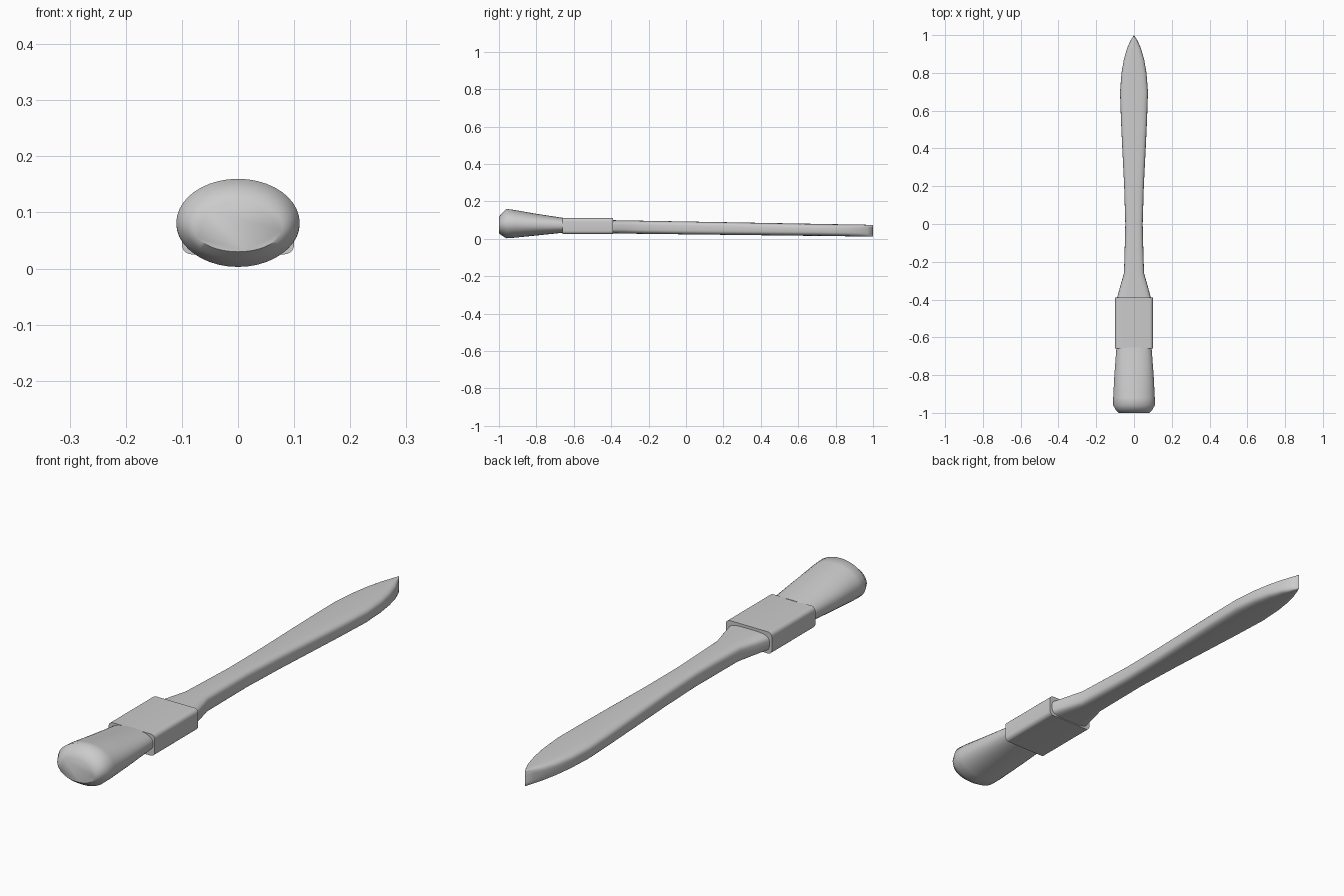
import bpy, bmesh, math

if "Cube" in bpy.data.objects:
    bpy.data.objects.remove(bpy.data.objects["Cube"])

grey = bpy.data.materials.new("plain grey")
grey.diffuse_color = (0.6, 0.6, 0.6, 1)
grey.use_nodes = True
grey.node_tree.nodes["Principled BSDF"].inputs["Base Color"].default_value = grey.diffuse_color
N = 40


def power(v, e):
    return math.copysign(abs(v) ** e, v)


def finish(name, bm, angle):
    bmesh.ops.recalc_face_normals(bm, faces=bm.faces)
    me = bpy.data.meshes.new(name)
    bm.to_mesh(me)
    bm.free()
    me.materials.append(grey)
    ob = bpy.data.objects.new(name, me)
    bpy.context.collection.objects.link(ob)
    bpy.ops.object.select_all(action='DESELECT')
    ob.select_set(True)
    bpy.context.view_layer.objects.active = ob
    bpy.ops.object.shade_smooth_by_angle(angle=math.radians(angle))
    return ob


def loft(name, sections, angle=40):
    """Sections: y, half width, bottom z, top z, squareness (2 = ellipse)."""
    bm = bmesh.new()
    rings = []
    for y, w, z0, z1, n in sections:
        ring = []
        for i in range(N):
            a = 2 * math.pi * i / N
            x = w * power(math.cos(a), 2 / n)
            z = (z0 + z1) / 2 + (z1 - z0) / 2 * power(math.sin(a), 2 / n)
            ring.append(bm.verts.new((x, y, z)))
        rings.append(ring)
    for a, b in zip(rings, rings[1:]):
        for i in range(N):
            j = (i + 1) % N
            bm.faces.new((a[i], a[j], b[j], b[i]))
    bm.faces.new(rings[0])
    bm.faces.new(rings[-1])
    bmesh.ops.remove_doubles(bm, verts=bm.verts, dist=0.0002)
    return finish(name, bm, angle)


# Flared grip with a chamfered, flat pommel end
loft("grip", [
    (-1.00, 0.080, 0.030, 0.118, 2),
    (-0.985, 0.096, 0.018, 0.137, 2),
    (-0.96, 0.110, 0.003, 0.160, 2),
    (-0.92, 0.110, 0.006, 0.155, 2.05),
    (-0.80, 0.104, 0.018, 0.134, 2.2),
    (-0.655, 0.093, 0.033, 0.112, 2.5),
], 50)

# Long leaf-shaped blade with a full-height pointed tip
profile = [(-0.40, 0.092), (-0.33, 0.073), (-0.26, 0.053), (-0.12, 0.049), (0.0, 0.046),
           (0.2, 0.052), (0.4, 0.062), (0.55, 0.069), (0.7, 0.074), (0.8, 0.066),
           (0.87, 0.054), (0.93, 0.037), (0.97, 0.019), (1.0, 0.0004)]
loft("blade", [(y, w, 0.029 - 0.012 * (y + 0.4), 0.100 - 0.018 * (y + 0.4), 3.6)
               for y, w in profile], 60)

# Boxy collar with long edges rounded
bm = bmesh.new()
bmesh.ops.create_cube(bm, size=1)
for v in bm.verts:
    v.co = (v.co.x * 0.2, -0.525 + v.co.y * 0.27, 0.068 + v.co.z * 0.085)
edges = [e for e in bm.edges if abs(e.verts[0].co.y - e.verts[1].co.y) > 0.1]
bmesh.ops.bevel(bm, geom=edges, offset=0.017, segments=5, profile=0.5, affect='EDGES')
finish("collar", bm, 40)
